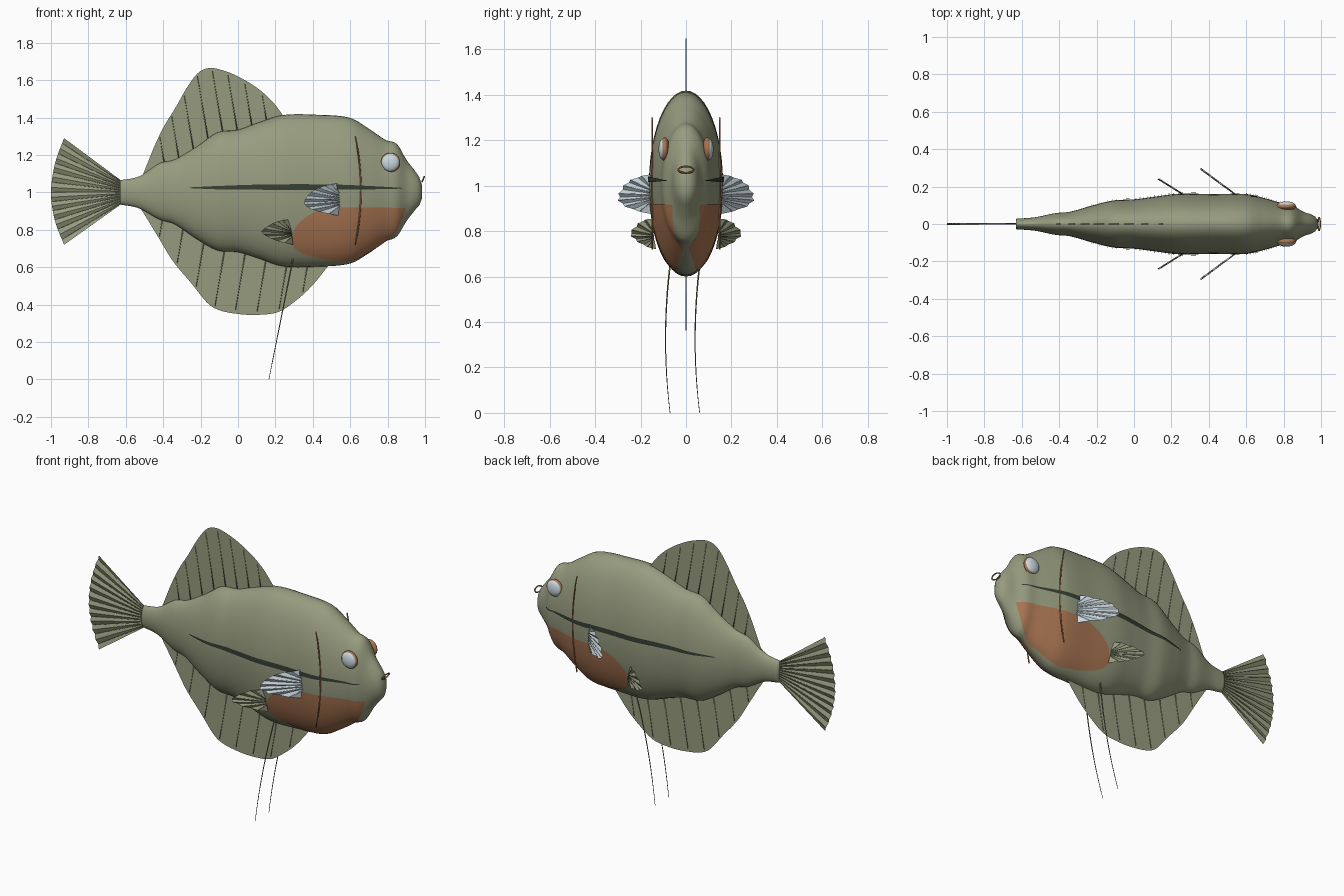
import bpy, bmesh, math
from mathutils import Vector

if "Cube" in bpy.data.objects:
    bpy.data.objects.remove(bpy.data.objects["Cube"])

def mat(name, r, g, b):
    m = bpy.data.materials.new(name)
    m.diffuse_color = (r, g, b, 1)
    m.use_nodes = True
    m.node_tree.nodes["Principled BSDF"].inputs["Base Color"].default_value = m.diffuse_color
    return m

OLIVE = mat("olive skin", 0.31, 0.33, 0.21)
RAY = mat("dark olive ray", 0.20, 0.22, 0.13)
ORANGE = mat("orange belly", 0.40, 0.18, 0.085)
PALE = mat("pale blue", 0.60, 0.70, 0.75)
DARK = mat("dark green stripe", 0.035, 0.05, 0.035)

def make(name, verts, faces, m, smooth=True):
    me = bpy.data.meshes.new(name)
    me.from_pydata([tuple(v) for v in verts], [], faces)
    bm = bmesh.new()
    bm.from_mesh(me)
    bmesh.ops.recalc_face_normals(bm, faces=bm.faces)
    bm.to_mesh(me)
    bm.free()
    me.materials.append(m)
    for p in me.polygons:
        p.use_smooth = smooth
    ob = bpy.data.objects.new(name, me)
    bpy.context.collection.objects.link(ob)
    return ob

def lerp_table(tab, x):
    """Smooth interpolation of rows (x, a, b, ...) sorted by x."""
    x = min(max(x, tab[0][0]), tab[-1][0])
    i = max(k for k in range(len(tab) - 1) if tab[k][0] <= x)
    p, q = tab[i], tab[i + 1]
    pp, qq = tab[max(i - 1, 0)], tab[min(i + 2, len(tab) - 1)]
    d = q[0] - p[0]
    t = (x - p[0]) / d
    out = []
    for k in range(1, len(p)):
        m0 = (q[k] - pp[k]) / (q[0] - pp[0]) * d
        m1 = (qq[k] - p[k]) / (qq[0] - p[0]) * d
        out.append((2*t**3 - 3*t*t + 1)*p[k] + (t**3 - 2*t*t + t)*m0
                   + (3*t*t - 2*t**3)*q[k] + (t**3 - t*t)*m1)
    return out

# body sections: x, top, bottom, half width
BODY = [(-0.63, 1.065, 0.935, 0.028), (-0.53, 1.085, 0.915, 0.036), (-0.42, 1.155, 0.855, 0.058),
        (-0.34, 1.175, 0.83, 0.066), (-0.22, 1.245, 0.75, 0.100), (-0.11, 1.32, 0.69, 0.126),
        (0, 1.335, 0.68, 0.132), (0.1, 1.37, 0.65, 0.145), (0.24, 1.413, 0.605, 0.162),
        (0.42, 1.415, 0.603, 0.160), (0.6, 1.398, 0.62, 0.160), (0.7, 1.34, 0.675, 0.138),
        (0.79, 1.28, 0.738, 0.112), (0.85, 1.258, 0.765, 0.100), (0.9, 1.175, 0.845, 0.068),
        (0.95, 1.11, 0.91, 0.050), (0.975, 1.07, 0.94, 0.034), (0.985, 1.035, 0.97, 0.016)]

def surf(x, th, off=0.0):
    t, b, w = lerp_table(BODY, x)
    return Vector((x, (w + off)*math.cos(th), (t + b)/2 + ((t - b)/2 + off)*math.sin(th)))

def angle(x, z):
    t, b, w = lerp_table(BODY, x)
    return math.asin(max(-0.995, min(0.995, (z - (t + b)/2) / ((t - b)/2))))

def grid_faces(rows, cols, wrap=False):
    return [(i*cols + j, i*cols + (j + 1) % cols, (i + 1)*cols + (j + 1) % cols, (i + 1)*cols + j)
            for i in range(rows - 1) for j in range(cols if wrap else cols - 1)]

# body
N, R = 110, 48
verts = [surf(-0.63 + 1.615*i/(N - 1), 2*math.pi*j/R) for i in range(N) for j in range(R)]
make("body", verts, grid_faces(N, R, True) + [tuple(range(R)), tuple(range((N - 1)*R, N*R))], OLIVE)

def plate(name, edges, m, s, cols=12, rows=60, off=0.003):
    """Thin coloured plate hugging the body; edges rows are (x, upper z, lower z)."""
    vs = []
    for i in range(rows):
        u = (1 - math.cos(math.pi*i/(rows - 1)))/2
        x = edges[0][0] + (edges[-1][0] - edges[0][0])*u
        hi, lo = lerp_table(edges, x)
        a, b = angle(x, hi), angle(x, lo)
        for j in range(cols):
            p = surf(x, a + (b - a)*j/(cols - 1), off)
            vs.append((p.x, p.y*s, p.z))
    make(name, vs, grid_faces(rows, cols), m)

BELLY = [(0.285, 0.745, 0.735), (0.30, 0.80, 0.705), (0.33, 0.84, 0.683), (0.39, 0.885, 0.66),
         (0.48, 0.916, 0.64), (0.6, 0.92, 0.635), (0.7, 0.92, 0.682), (0.8, 0.92, 0.748),
         (0.85, 0.918, 0.80), (0.895, 0.917, 0.908)]
STRIPE = [(-0.26, 1.026, 1.022), (-0.1, 1.034, 1.016), (0.15, 1.042, 1.014),
          (0.5, 1.042, 1.014), (0.7, 1.034, 1.016), (0.88, 1.024, 1.020)]

def tube(name, pts, r0, r1, m, sides=6):
    """Tapered tube along points."""
    vs, n = [], len(pts)
    pts = [Vector(p) for p in pts]
    for i, p in enumerate(pts):
        d = (pts[min(i + 1, n - 1)] - pts[max(i - 1, 0)]).normalized()
        a = d.cross(Vector((0, 1, 0)) if abs(d.y) < 0.8 else Vector((1, 0, 0))).normalized()
        b = d.cross(a)
        r = r0 + (r1 - r0)*i/(n - 1)
        for k in range(sides):
            t = 2*math.pi*k/sides
            vs.append(p + (a*math.cos(t) + b*math.sin(t))*r)
    faces = grid_faces(n, sides, True) + [tuple(range(sides)), tuple(range((n - 1)*sides, n*sides))]
    return make(name, vs, faces, m)

# dorsal and anal fins: flat sheets rooted inside the body, with slanting rays
DORSAL = [(-0.515, 1.08), (-0.49, 1.14), (-0.45, 1.24), (-0.40, 1.345), (-0.33, 1.46), (-0.27, 1.565),
          (-0.21, 1.642), (-0.15, 1.665), (-0.08, 1.652), (0, 1.62), (0.1, 1.56), (0.18, 1.49), (0.25, 1.40)]
ANAL = [(-0.525, 0.92), (-0.49, 0.865), (-0.42, 0.75), (-0.35, 0.635), (-0.25, 0.515), (-0.16, 0.405),
        (-0.1, 0.37), (0, 0.35), (0.1, 0.345), (0.22, 0.362), (0.32, 0.43), (0.4, 0.505), (0.5, 0.63)]
for name, outline, sgn, root in (("dorsal_fin", DORSAL, 1, 0), ("anal_fin", ANAL, -1, 1)):
    n = 50
    x0, x1 = outline[0][0], outline[-1][0]
    vs = []
    for i in range(n):
        x = x0 + (x1 - x0)*i/(n - 1)
        z = lerp_table(outline, x)[0]
        base = lerp_table(BODY, x)[root] - sgn*0.02
        vs += [(x, 0, base + (z - base)*k/4) for k in range(5)]
    make(name, vs, grid_faces(n, 5), OLIVE, False)
    for i in range(9):
        xb = x0 + 0.12 + (x1 - x0 - 0.14)*i/8
        zb = lerp_table(BODY, xb)[root]
        h = 0.0
        while h < 0.6:
            x, z = xb - 0.17*h, zb + sgn*h
            if x < x0 or (lerp_table(outline, x)[0] - z)*sgn < 0.02:
                break
            h += 0.005
        if h > 0.02:
            tube(f"{name}_ray_{i}", [(xb, 0, zb), (xb - 0.17*h, 0, zb + sgn*h)], 0.003, 0.0015, RAY)

def fan(name, b0, b1, arc, depth, m, ray_m, pleat, n):
    """Pleated fan fin from base segment b0-b1 to a smooth arc (z as key); depth(x) gives y."""
    roots, tips = [], []
    for i in range(n):
        t = i/(n - 1)
        y = pleat if i % 2 else -pleat
        f = lerp_table([(k/(len(arc) - 1), *p) for k, p in enumerate(arc)], t)
        rx, rz = b0[0] + (b1[0] - b0[0])*t, b0[1] + (b1[1] - b0[1])*t
        s = math.copysign(1, depth(0.0))
        roots.append(Vector((rx, depth(rx) + s*y*0.4, rz)))
        tips.append(Vector((f[0], depth(f[0]) + s*y, f[1])))
    make(name, roots + tips, grid_faces(2, n), m, False)
    for i in range(1, n - 1, 2):
        tube(f"{name}_ray_{i}", [roots[i], roots[i].lerp(tips[i], 0.95)], 0.0025, 0.001, ray_m)

# tail fin
fan("tail_fin", (-0.62, 1.06), (-0.62, 0.94),
    [(-0.93, 1.29), (-0.968, 1.19), (-0.99, 1.10), (-1.0, 1.0), (-0.992, 0.91), (-0.97, 0.82), (-0.93, 0.72)],
    lambda x: 0.0, OLIVE, RAY, 0.005, 23)

for s, side in ((-1, "right"), (1, "left")):
    # painted belly and side stripe
    plate(f"belly_patch_{side}", BELLY, ORANGE, s)
    plate(f"side_stripe_{side}", STRIPE, DARK, s, cols=4, off=0.005)
    # pectoral and pelvic fins
    fan(f"pectoral_fin_{side}", (0.545, 1.0), (0.545, 0.92),
        [(0.54, 1.05), (0.45, 1.032), (0.395, 1.005), (0.36, 0.965), (0.36, 0.93), (0.42, 0.90), (0.54, 0.875)],
        lambda x: s*(0.155 + (0.545 - x)*0.74), PALE, PALE, 0.006, 15)
    fan(f"pelvic_fin_{side}", (0.285, 0.80), (0.29, 0.76),
        [(0.27, 0.855), (0.21, 0.845), (0.16, 0.82), (0.125, 0.79), (0.155, 0.765), (0.21, 0.74), (0.295, 0.72)],
        lambda x: s*(0.14 + (0.29 - x)*0.63), OLIVE, RAY, 0.005, 13)
    # gill line
    tube(f"gill_line_{side}", [(0.657 - 0.03*(k/8 - 1)**2, s*0.149, 1.01 + 0.29*(1 - k/8)) for k in range(17)],
         0.004, 0.004, ORANGE)
    # trailing feelers
    tube(f"feeler_{side}", [(0.295 - 0.13*t, s*0.065 - 0.005 - 0.08*t*(1 - t), 0.65*(1 - t))
                            for t in (k/12 for k in range(13))], 0.004, 0.0015, RAY)
    # eyes
    for part, r, th, y, m in (("eye_rim", 0.052, 0.022, 0.094, ORANGE), ("eye", 0.047, 0.021, 0.100, PALE)):
        bpy.ops.mesh.primitive_uv_sphere_add(segments=32, ring_count=16, radius=1, location=(0.815, s*y, 1.16))
        ob = bpy.context.object
        ob.name = f"{part}_{side}"
        ob.scale = (r, th, r)
        ob.data.materials.append(m)
        bpy.ops.object.shade_smooth()

# mouth ring
tube("mouth_ring", [(0.99 + 0.006*math.sin(a), 0.034*math.cos(a), 1.07 + 0.014*math.sin(a))
                    for a in (2*math.pi*k/32 for k in range(33))], 0.004, 0.004, ORANGE)
